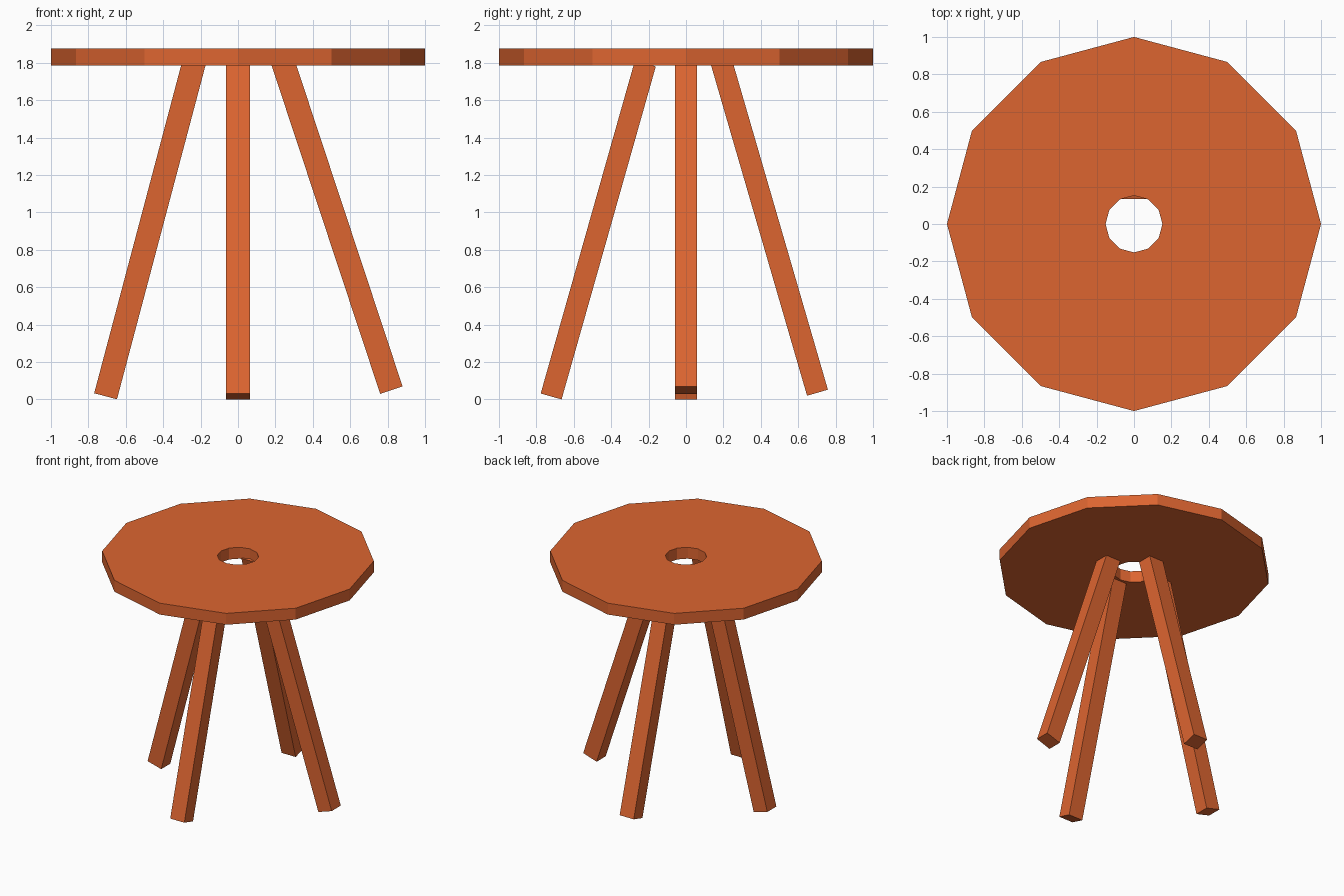
import bpy, bmesh, math
from mathutils import Matrix, Vector

if "Cube" in bpy.data.objects:
    bpy.data.objects.remove(bpy.data.objects["Cube"])

wood = bpy.data.materials.new("orange_paint")
wood.diffuse_color = (0.72, 0.13, 0.03, 1)
wood.use_nodes = True
wood.node_tree.nodes["Principled BSDF"].inputs["Base Color"].default_value = wood.diffuse_color


def add_object(name, bm):
    bmesh.ops.recalc_face_normals(bm, faces=bm.faces)
    mesh = bpy.data.meshes.new(name)
    bm.to_mesh(mesh)
    bm.free()
    mesh.materials.append(wood)
    obj = bpy.data.objects.new(name, mesh)
    bpy.context.collection.objects.link(obj)
    return obj


# Seat: twelve-sided disc with a twelve-sided hole
SIDES, OUTER, INNER, BOTTOM, TOP = 12, 1.0, 0.152, 1.785, 1.877
bm = bmesh.new()
profile = [(INNER, BOTTOM), (OUTER, BOTTOM), (OUTER, TOP), (INNER, TOP)]
rings = []
for i in range(SIDES):
    a = math.tau * i / SIDES
    rings.append([bm.verts.new((r * math.cos(a), r * math.sin(a), z)) for r, z in profile])
for i in range(SIDES):
    p, q = rings[i], rings[(i + 1) % SIDES]
    for k in range(4):
        n = (k + 1) % 4
        bm.faces.new((p[k], q[k], q[n], p[n]))
add_object("seat", bm)


# Legs: square-ended bars leaning inwards, each with its own splay
def add_leg(name, foot, axis, tilt, length=1.85):
    bm = bmesh.new()
    bmesh.ops.create_cube(bm, size=1)
    bmesh.ops.translate(bm, verts=bm.verts, vec=(0, 0, 0.5))
    bmesh.ops.scale(bm, verts=bm.verts, vec=(0.126, 0.116, length))
    place = Matrix.Translation(Vector(foot)) @ Matrix.Rotation(math.radians(tilt), 4, axis)
    bmesh.ops.transform(bm, matrix=place, verts=bm.verts)
    add_object(name, bm)


add_leg("left_leg", (-0.708, 0, 0.017), 'Y', 14.85)
add_leg("right_leg", (0.82, 0, 0.05), 'Y', -18.3)
add_leg("front_leg", (0, -0.721, 0.016), 'X', -15.8)
add_leg("back_leg", (0, 0.703, 0.036), 'X', 16.2, 1.845)
